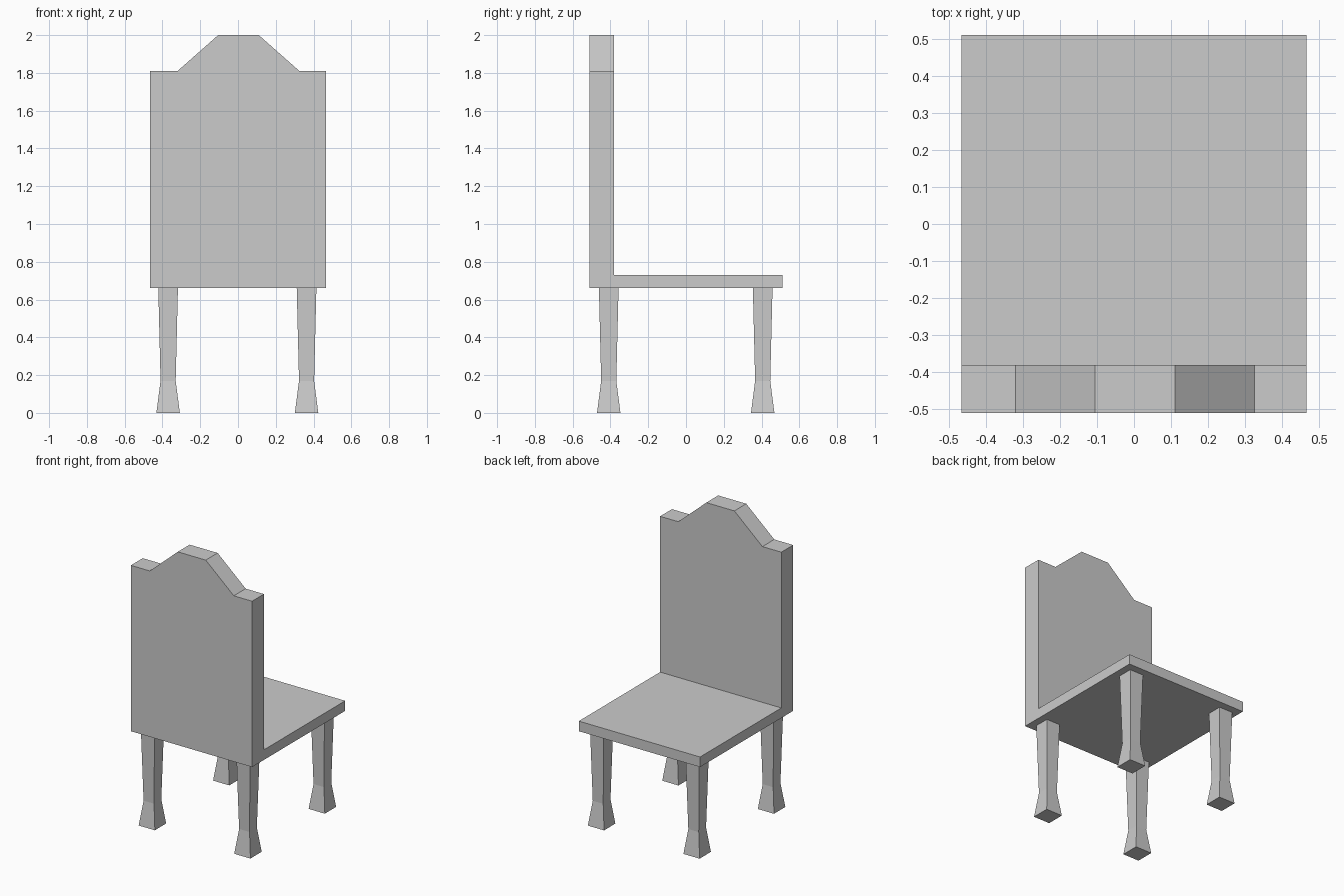
import bpy, bmesh
from mathutils import Vector

if "Cube" in bpy.data.objects:
    bpy.data.objects.remove(bpy.data.objects["Cube"])

W, BACK, PANEL, FRONT = 0.465, -0.51, -0.38, 0.51
SEAT_LOW, SEAT_TOP, SHOULDER, CREST = 0.66, 0.73, 1.81, 2.0


def finish(bm, name):
    bmesh.ops.recalc_face_normals(bm, faces=bm.faces)
    mesh = bpy.data.meshes.new(name)
    bm.to_mesh(mesh)
    bm.free()
    obj = bpy.data.objects.new(name, mesh)
    bpy.context.collection.objects.link(obj)
    return obj


# Seat and backrest: one solid, the seat pulled out of the panel's lower strip
outline = [(-W, SEAT_LOW), (W, SEAT_LOW), (W, SEAT_TOP), (W, SHOULDER),
           (0.325, SHOULDER), (0.11, CREST), (-0.105, CREST),
           (-0.32, SHOULDER), (-W, SHOULDER), (-W, SEAT_TOP)]
bm = bmesh.new()
back = [bm.verts.new((x, BACK, z)) for x, z in outline]
panel = [bm.verts.new((x, PANEL, z)) for x, z in outline]
bm.faces.new(back)
bm.faces.new(panel[2:])
strip = bm.faces.new([panel[0], panel[1], panel[2], panel[9]])
for i in range(len(outline)):
    j = (i + 1) % len(outline)
    if i != 9 or j == 0:
        bm.faces.new((back[i], back[j], panel[j], panel[i]))
bmesh.ops.recalc_face_normals(bm, faces=bm.faces)
seat = bmesh.ops.extrude_discrete_faces(bm, faces=[strip])["faces"][0]
bmesh.ops.translate(bm, verts=seat.verts, vec=Vector((0, FRONT - PANEL, 0)))
bmesh.ops.recalc_face_normals(bm, faces=bm.faces)
bmesh.ops.dissolve_limit(bm, angle_limit=0.01, verts=bm.verts, edges=bm.edges)
finish(bm, "seat_and_backrest")


# Square legs: taper down to the ankle, then flare to the foot
def leg(name, cx, cy):
    bm = bmesh.new()
    rings = []
    for z, h in ((0, 0.062), (0.17, 0.04), (SEAT_LOW, 0.052)):
        rings.append([bm.verts.new((cx + sx * h, cy + sy * h, z))
                      for sx, sy in ((-1, -1), (1, -1), (1, 1), (-1, 1))])
    for low, high in zip(rings, rings[1:]):
        for i in range(4):
            j = (i + 1) % 4
            bm.faces.new((low[i], low[j], high[j], high[i]))
    bm.faces.new(rings[0])
    bm.faces.new(rings[-1])
    finish(bm, name)


for side, x in (("left", -0.37), ("right", 0.363)):
    for end, y in (("backrest", -0.409), ("seat_edge", 0.406)):
        leg(f"{end}_{side}_leg", x, y)
